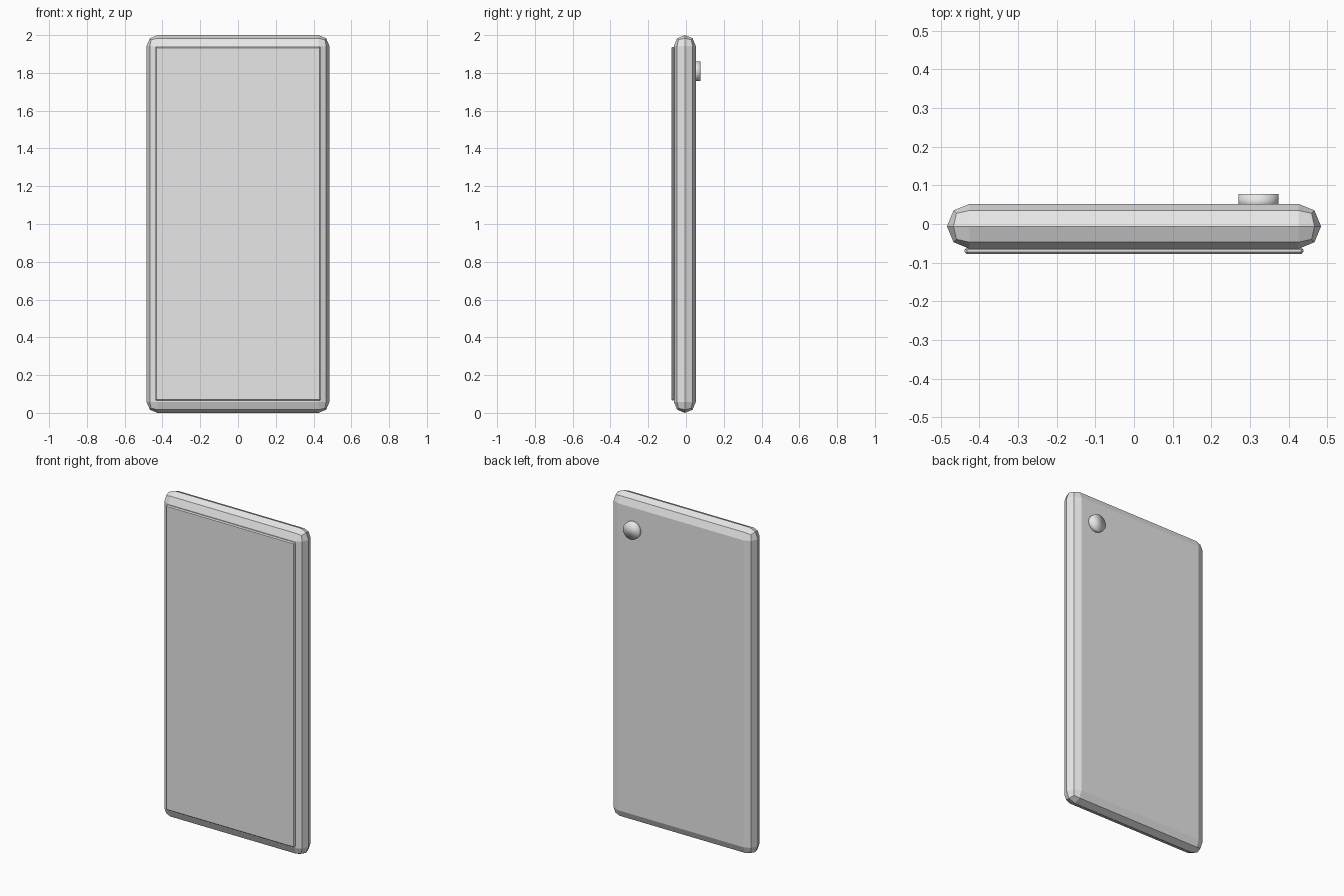
import bpy
import math

default = bpy.data.objects.get("Cube")
if default:
    bpy.data.objects.remove(default, do_unlink=True)

# Single plain grey used everywhere
GREY = (0.8, 0.8, 0.8, 1.0)
grey = bpy.data.materials.new("light_grey")
grey.use_nodes = True
grey.diffuse_color = GREY
grey.node_tree.nodes["Principled BSDF"].inputs["Base Color"].default_value = GREY


def bevelled_slab(name, size, centre, width, segments):
    """Flat-shaded box with bevelled edges."""
    bpy.ops.mesh.primitive_cube_add(size=1, location=centre)
    slab = bpy.context.object
    slab.name = name
    slab.scale = size
    bpy.ops.object.transform_apply(location=False, rotation=False, scale=True)
    bevel = slab.modifiers.new("edge_bevel", 'BEVEL')
    bevel.width = width
    bevel.segments = segments
    bevel.limit_method = 'NONE'
    slab.data.materials.append(grey)
    return slab


# Body: rounded in two facets so the sides come to a ridge
bevelled_slab("body", (0.968, 0.116, 2.0), (0, -0.006, 1), 0.0579, 2)

# Screen: thin chamfered plate raised from the front
bevelled_slab("screen", (0.876, 0.018, 1.872), (0, -0.069, 1.002), 0.006, 1)

# Camera: smooth round button at the upper back corner
bpy.ops.mesh.primitive_cylinder_add(
    vertices=32, radius=0.052, depth=0.04,
    location=(0.322, 0.058, 1.808), rotation=(math.pi / 2, 0, 0))
camera = bpy.context.object
camera.name = "rear_camera"
camera.data.materials.append(grey)
bpy.ops.object.shade_smooth()
